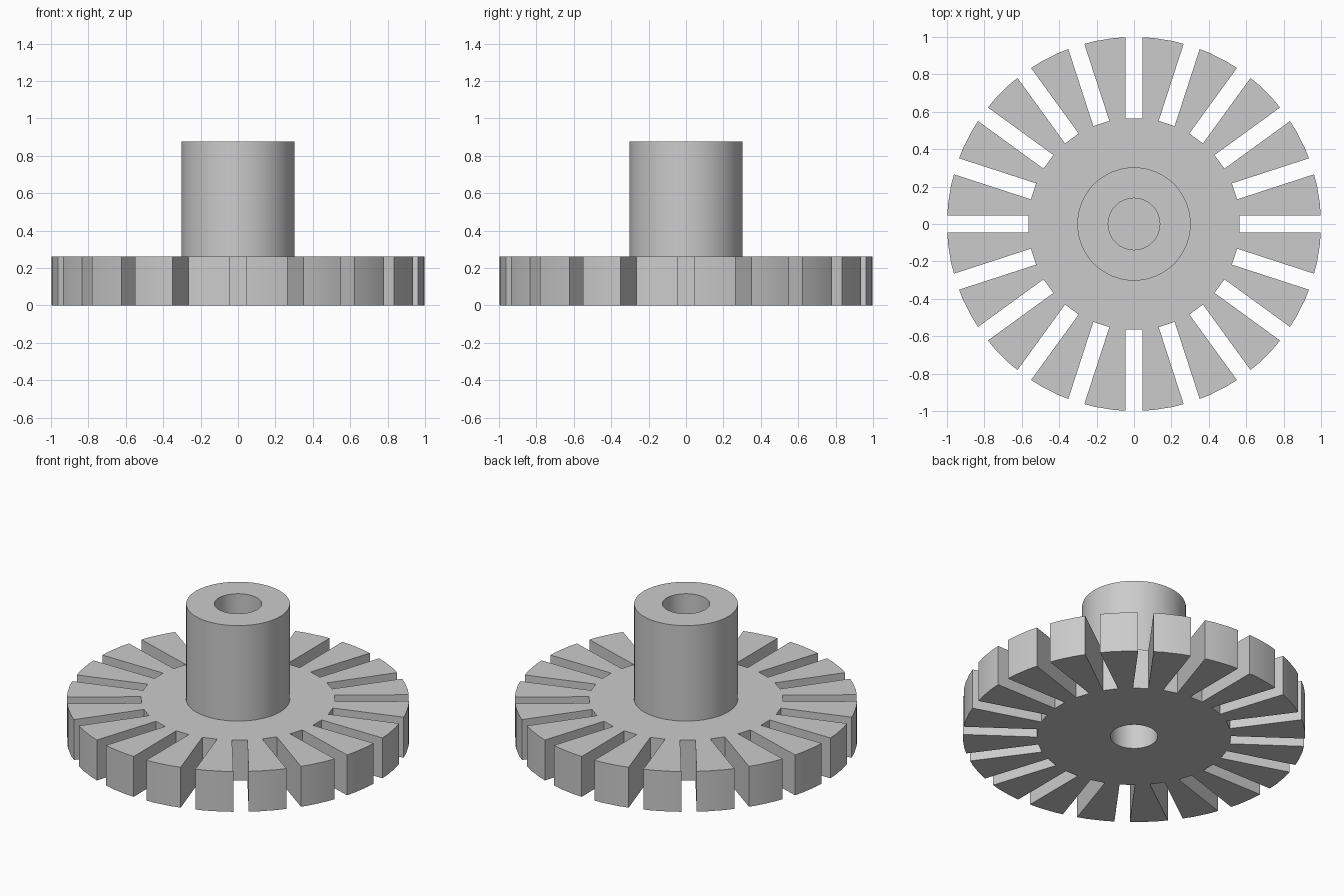
import bpy, bmesh, math
from mathutils import Matrix, Vector

cube = bpy.data.objects.get("Cube")
if cube:
    bpy.data.objects.remove(cube, do_unlink=True)

SLOTS = 20
BORE, HUB_R = 0.138, 0.303
DISC_H, HUB_TOP = 0.26, 0.875
SLOT_WIDTH, SLOT_ROOT = 0.09, 0.565

grey = bpy.data.materials.new("plain grey")
grey.use_nodes = True
colour = (0.6, 0.6, 0.6, 1)
grey.diffuse_color = colour
grey.node_tree.nodes["Principled BSDF"].inputs["Base Color"].default_value = colour


def add_object(name, bm):
    bmesh.ops.recalc_face_normals(bm, faces=bm.faces)
    mesh = bpy.data.meshes.new(name)
    bm.to_mesh(mesh)
    bm.free()
    mesh.materials.append(grey)
    obj = bpy.data.objects.new(name, mesh)
    bpy.context.collection.objects.link(obj)
    return obj


def lathe(name, profile, sides, closed):
    """Spin an (r, z) profile about the z axis."""
    bm = bmesh.new()
    verts = [bm.verts.new((r, 0, z)) for r, z in profile]
    edges = [bm.edges.new(pair) for pair in zip(verts, verts[1:])]
    if closed:
        edges.append(bm.edges.new((verts[-1], verts[0])))
    bmesh.ops.spin(bm, geom=verts + edges, cent=(0, 0, 0), axis=(0, 0, 1),
                   angle=math.tau, steps=sides)
    bmesh.ops.remove_doubles(bm, verts=bm.verts, dist=1e-4)
    return add_object(name, bm)


# Disc with a central hole
disc = lathe("slotted_disc", [(BORE, 0), (1, 0), (1, DISC_H), (BORE, DISC_H)], 60, True)

# Hub with a blind bore from above
hub = lathe("hub", [(0, DISC_H), (HUB_R, DISC_H), (HUB_R, HUB_TOP),
                    (BORE, HUB_TOP), (BORE, DISC_H + 0.02), (0, DISC_H + 0.02)], 60, False)

# Radial slots cut through the rim
bm = bmesh.new()
length = 0.6
for i in range(SLOTS):
    place = (Matrix.Rotation(math.tau * i / SLOTS, 4, "Z")
             @ Matrix.Translation((SLOT_ROOT + length / 2, 0, DISC_H / 2))
             @ Matrix.Diagonal(Vector((length, SLOT_WIDTH, 1, 1))))
    bmesh.ops.create_cube(bm, size=1, matrix=place)
cutter = add_object("slot_cutter", bm)
cutter.hide_render = True

cut = disc.modifiers.new("slots", "BOOLEAN")
cut.operation = "DIFFERENCE"
cut.solver = "EXACT"
cut.object = cutter
bpy.context.view_layer.objects.active = disc
bpy.ops.object.modifier_apply(modifier=cut.name)
bpy.data.objects.remove(cutter, do_unlink=True)

# Soft shading on round walls, crisp edges elsewhere
for obj in bpy.context.view_layer.objects:
    obj.select_set(obj in (disc, hub))
bpy.ops.object.shade_smooth_by_angle(angle=math.radians(30))
